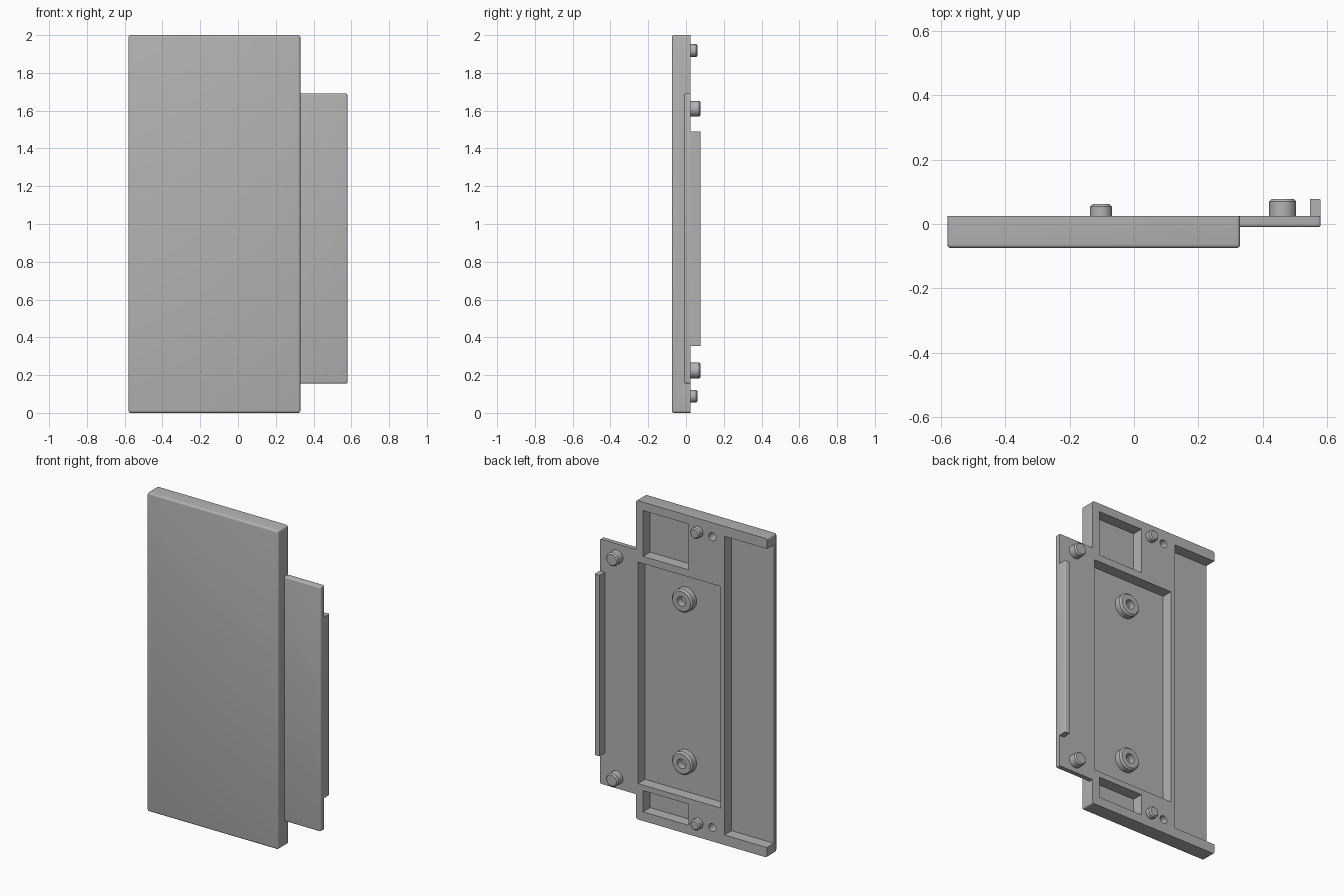
import bpy, bmesh
from mathutils import Vector, Matrix
from math import tau, radians

old = bpy.data.objects.get("Cube")
if old:
    bpy.data.objects.remove(old, do_unlink=True)

GREY = (0.45, 0.45, 0.45, 1)
grey = bpy.data.materials.new("plain_grey")
grey.use_nodes = True
grey.diffuse_color = GREY
grey.node_tree.nodes["Principled BSDF"].inputs["Base Color"].default_value = GREY

BACK = 0.025      # back surface of the plate and flange
FLOOR = -0.045    # floor of the recesses


def finish(name, bm):
    bmesh.ops.recalc_face_normals(bm, faces=bm.faces)
    mesh = bpy.data.meshes.new(name)
    bm.to_mesh(mesh)
    bm.free()
    mesh.materials.append(grey)
    obj = bpy.data.objects.new(name, mesh)
    bpy.context.collection.objects.link(obj)
    return obj


def box(name, x, y, z, radius=0, rounded=None):
    """Box from three ranges; edges whose midpoint passes the rule are rounded."""
    bm = bmesh.new()
    lo, hi = (Vector(c) for c in zip(x, y, z))
    bmesh.ops.create_cube(bm, size=1)
    for v in bm.verts:
        v.co = Vector(lo[i] if v.co[i] < 0 else hi[i] for i in range(3))
    if radius:
        edges = [e for e in bm.edges if rounded((e.verts[0].co + e.verts[1].co) / 2)]
        bmesh.ops.bevel(bm, geom=edges, offset=radius, segments=4,
                        profile=0.5, affect='EDGES')
    return finish(name, bm)


def turned(name, profile, x, z):
    """Round part turned about an axis along y, from (radius, y) points."""
    bm = bmesh.new()
    verts = [bm.verts.new((r, y, 0)) for r, y in profile]
    edges = [bm.edges.new(pair) for pair in zip(verts, verts[1:])]
    bmesh.ops.spin(bm, geom=verts + edges, cent=(0, 0, 0), axis=(0, 1, 0),
                   angle=tau, steps=32)
    bmesh.ops.remove_doubles(bm, verts=bm.verts, dist=1e-5)
    bmesh.ops.transform(bm, matrix=Matrix.Translation((x, 0, z)), verts=bm.verts)
    return finish(name, bm)


def combine(target, tool, operation):
    mod = target.modifiers.new("combine", 'BOOLEAN')
    mod.operation = operation
    mod.solver = 'EXACT'
    mod.object = tool
    bpy.context.view_layer.objects.active = target
    bpy.ops.object.modifier_apply(modifier=mod.name)
    bpy.data.objects.remove(tool, do_unlink=True)


def peg(name, r, top, x, z):
    c = 0.008
    return turned(name, [(0, 0), (r, 0), (r, top - c), (r - c, top), (0, top)], x, z)


# Main plate with rounded front edges, joined to the thin side flange
plate = box("main_plate", (-0.58, 0.33), (-0.075, BACK), (0, 2), 0.012,
            lambda m: m.y < BACK - 0.001)
flange = box("side_flange", (0.322, 0.58), (-0.01, BACK), (0.155, 1.69), 0.009,
             lambda m: m.x > 0.33 and m.y < BACK - 0.001)
combine(plate, flange, 'UNION')

# Recesses in the back: open channel, large pocket, two small pockets
recesses = [((-0.7, -0.284), (0.063, 1.937)),
            ((-0.256, 0.316), (0.225, 1.615)),
            ((-0.035, 0.28), (1.66, 1.947)),
            ((-0.035, 0.28), (0.057, 0.19))]
for x, z in recesses:
    combine(plate, box("recess_cutter", x, (FLOOR, 0.2), z), 'DIFFERENCE')

# Small round holes beside the locating pegs
for z in (1.912, 0.087):
    hole = turned("hole_cutter", [(0, -0.03), (0.025, -0.03), (0.025, 0.1), (0, 0.1)],
                  -0.2, z)
    combine(plate, hole, 'DIFFERENCE')

parts = [plate]

# Raised lip along the flange edge
parts.append(box("flange_lip", (0.546, 0.58), (0.015, 0.078), (0.355, 1.49), 0.006,
                 lambda m: m.y > 0.077 and m.x > 0.57))

# Pegs and hollow bosses, in upper and lower pairs
for level, z_plate, z_flange, z_boss in (("upper", 1.918, 1.61, 1.436),
                                         ("lower", 0.088, 0.225, 0.417)):
    parts.append(peg(level + "_plate_peg", 0.034, 0.062, -0.102, z_plate))
    parts.append(peg(level + "_flange_peg", 0.042, 0.078, 0.462, z_flange))
    parts.append(turned(level + "_boss",
                        [(0.072, FLOOR - 0.005), (0.072, -0.008), (0.062, 0.002),
                         (0.03, 0.002), (0.03, FLOOR + 0.005), (0, FLOOR + 0.005)],
                        0.03, z_boss))

# Smooth shading on rounded edges, crisp elsewhere
bpy.ops.object.select_all(action='DESELECT')
for obj in parts:
    obj.select_set(True)
bpy.context.view_layer.objects.active = plate
bpy.ops.object.shade_smooth_by_angle(angle=radians(30))
